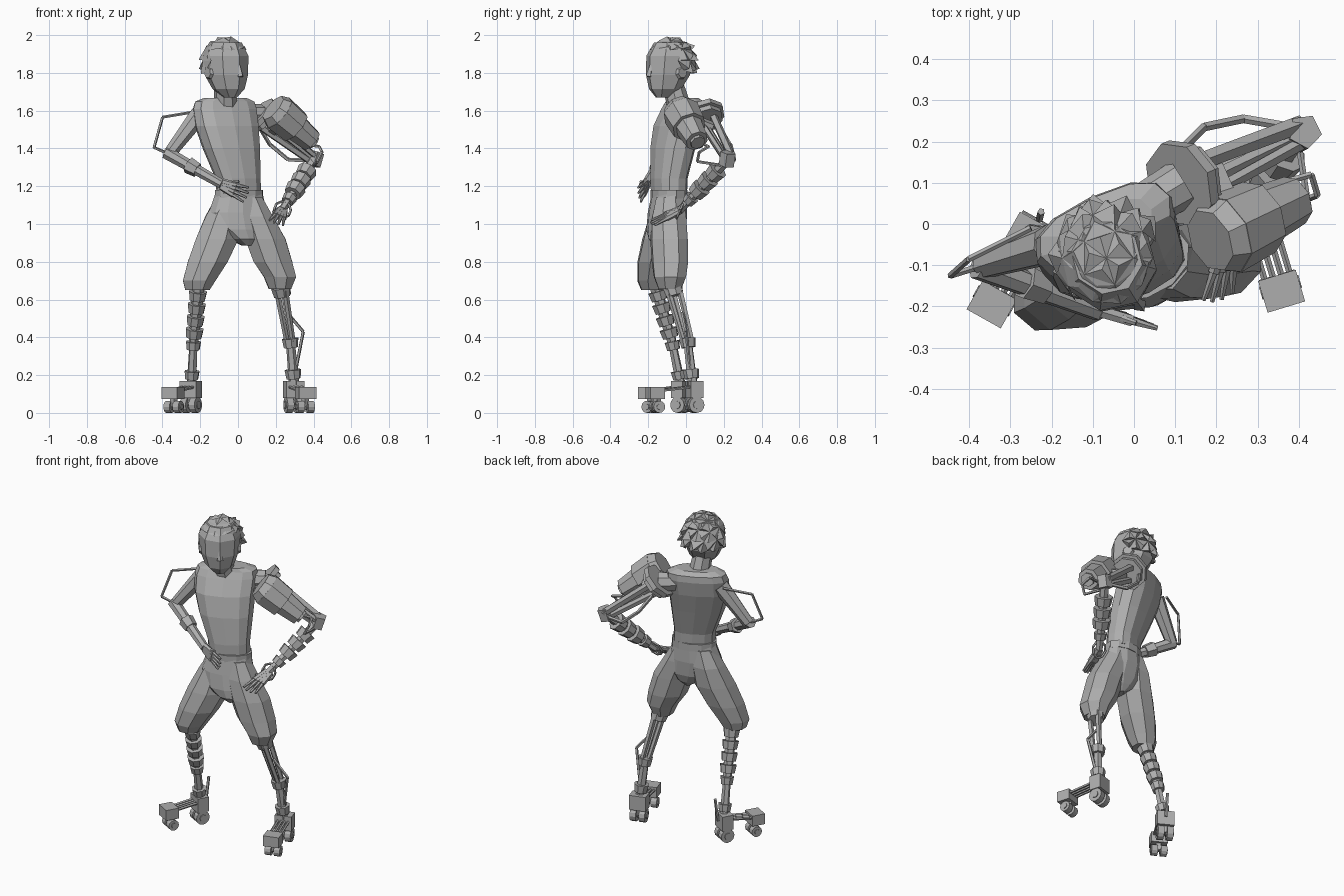
import bpy, bmesh, random
from math import sin, cos, pi, radians, copysign
from mathutils import Vector, Matrix

random.seed(4)
if "Cube" in bpy.data.objects:
    bpy.data.objects.remove(bpy.data.objects["Cube"])

GREY = (0.42, 0.42, 0.42, 1)
mat = bpy.data.materials.new("plain grey")
mat.use_nodes = True
mat.diffuse_color = GREY
mat.node_tree.nodes["Principled BSDF"].inputs["Base Color"].default_value = GREY
YAW = radians(25)                      # upper body turned to its left
HEAD_YAW = radians(36)


def finish(name, bm):
    bmesh.ops.recalc_face_normals(bm, faces=bm.faces)
    mesh = bpy.data.meshes.new(name)
    bm.to_mesh(mesh)
    bm.free()
    mesh.materials.append(mat)
    ob = bpy.data.objects.new(name, mesh)
    bpy.context.collection.objects.link(ob)
    return ob


def loft(name, rings, n=12, yaw=0.0, power=1.0):
    """Skin horizontal rings (x, y, z, half width, half depth); low power is boxier."""
    bm, rows = bmesh.new(), []
    rot = Matrix.Rotation(yaw, 3, 'Z')
    for x, y, z, a, b in rings:
        row = []
        for i in range(n):
            c, s = (copysign(abs(f(2 * pi * i / n)) ** power, f(2 * pi * i / n)) for f in (cos, sin))
            row.append(bm.verts.new(Vector((x, y, z)) + rot @ Vector((a * c, b * s, 0))))
        rows.append(row)
    for r, s in zip(rows, rows[1:]):
        for i in range(n):
            j = (i + 1) % n
            bm.faces.new((r[i], r[j], s[j], s[i]))
    bm.faces.new(rows[0])
    bm.faces.new(rows[-1])
    return finish(name, bm)


def rod(bm, a, b, r, r2=None, n=6):
    a, b = Vector(a), Vector(b)
    d = b - a
    m = Matrix.Translation((a + b) / 2) @ d.to_track_quat('Z', 'Y').to_matrix().to_4x4()
    bmesh.ops.create_cone(bm, cap_ends=True, segments=n, radius1=r,
                          radius2=r if r2 is None else r2, depth=d.length, matrix=m)


def path(bm, pts, r, n=5):
    for a, b in zip(pts, pts[1:]):
        rod(bm, a, b, r, n=n)


def cuffs(bm, a, b, spots, r, half, n=8):
    """Flared bands at fractions along a limb."""
    a, b = Vector(a), Vector(b)
    step = (b - a).normalized() * half
    for t in spots:
        c = a.lerp(b, t)
        rod(bm, c - step, c + step, r * 1.08, r * 0.92, n)


def box(bm, centre, size, yaw):
    m = Matrix.Translation(centre) @ Matrix.Rotation(yaw, 4, 'Z') @ Matrix.Diagonal((*size, 1))
    bmesh.ops.create_cube(bm, size=1, matrix=m)


def hand(name, wrist, tip, spread, thumb):
    bm = bmesh.new()
    wrist, tip, spread = Vector(wrist), Vector(tip), Vector(spread)
    for i in range(4):
        side = spread * (i - 1.5)
        knuckle = wrist.lerp(tip, 0.5) + side * 0.8
        rod(bm, wrist + side * 0.45, knuckle, 0.016, 0.015)
        rod(bm, knuckle, tip + side * 1.15 - (tip - wrist) * 0.06 * abs(i - 1.5), 0.011, 0.006)
    rod(bm, wrist, wrist + Vector(thumb), 0.013, 0.007)
    finish(name, bm)


# Torso, waistband and shorts
loft("torso", [(.005, -.09, 1.16, .122, .082), (0, -.09, 1.24, .122, .085),
               (-.035, -.07, 1.4, .158, .1), (-.06, -.045, 1.52, .178, .104),
               (-.07, -.015, 1.61, .182, .088), (-.07, -.005, 1.648, .172, .075),
               (-.067, -.015, 1.668, .12, .058)], yaw=YAW, power=.8)
loft("waistband", [(.005, -.09, z, .134, .093) for z in (1.135, 1.18)], yaw=YAW * .7)
loft("shorts_hips", [(.005, -.09, 1.16, .13, .09), (0, -.098, 1.06, .16, .1),
                     (.015, -.105, .97, .165, .1), (.035, -.11, .92, .09, .09),
                     (.045, -.11, .885, .02, .06)], yaw=YAW * .6)
loft("shorts_right_leg", [(-.05, -.095, 1.14, .07, .08), (-.08, -.102, 1.04, .1, .098),
                          (-.11, -.125, .92, .125, .108), (-.16, -.155, .8, .116, .105),
                          (-.205, -.175, .7, .095, .085), (-.215, -.175, .65, .07, .065)], 8, YAW)
loft("shorts_left_leg", [(.06, -.085, 1.14, .07, .08), (.095, -.09, 1.04, .096, .097),
                         (.145, -.09, .92, .118, .1), (.185, -.085, .8, .113, .098),
                         (.222, -.085, .72, .092, .09), (.222, -.085, .655, .062, .065)], 8, YAW)

# Neck, head and ears
bm = bmesh.new()
rod(bm, (-.065, -.03, 1.6), (-.07, -.07, 1.74), .064, .056, 8)
finish("neck", bm)
loft("head", [(-.04, -.125, 1.67, .035, .035), (-.05, -.11, 1.715, .085, .088),
              (-.062, -.095, 1.79, .113, .122), (-.066, -.088, 1.89, .12, .126),
              (-.066, -.083, 1.96, .085, .09)], 8, HEAD_YAW)
front = Vector((sin(HEAD_YAW), -cos(HEAD_YAW), 0))
side = Vector((cos(HEAD_YAW), sin(HEAD_YAW), 0))
nose = Vector((-.06, -.095, 1.78)) + front * .112
bm = bmesh.new()
rod(bm, nose + Vector((0, 0, .06)), nose + front * .015, .008, .018, 4)
finish("nose", bm)
bm = bmesh.new()
for s in (-1, 1):
    c = Vector((-.065, -.088, 1.8)) + side * s * .104
    rod(bm, c, c + side * s * .016, .036, .028, 7)
finish("ears", bm)

# Hair: a cap of tufts
bm = bmesh.new()
bmesh.ops.create_icosphere(bm, subdivisions=2, radius=1)
drop = [f for f in bm.faces for n in [f.calc_center_median()]
        if not (n.z > .5 or (n.dot(front) < .05 and n.z > -.5))]
bmesh.ops.delete(bm, geom=drop, context='FACES')
for v in bm.verts:
    v.co = Vector((v.co.x * .126, v.co.y * .13, v.co.z * .12))
tips = bmesh.ops.poke(bm, faces=bm.faces[:])['verts']
for v in tips:
    out = v.co.normalized()
    v.co += out * random.uniform(.01, .024) + side * random.uniform(0, .025) \
        - front * .01 - Vector((0, 0, .025)) * (1 - max(out.z, 0))
bmesh.ops.translate(bm, verts=bm.verts, vec=(-.067, -.083, 1.866))
finish("hair", bm)

# Right arm with its elbow hoop
shoulder, elbow, wrist = (-.205, -.05, 1.58), (-.365, -.1, 1.37), (-.085, -.21, 1.21)
bm = bmesh.new()
rod(bm, shoulder, elbow, .05, .034, 7)
rod(bm, Vector(elbow) + Vector((-.015, 0, .008)), wrist, .035, .026, 7)
cuffs(bm, elbow, wrist, (.45,), .042, .03, 6)
finish("right_arm", bm)
bm = bmesh.new()
path(bm, [(-.25, -.01, 1.59), (-.4, -.085, 1.565), (-.445, -.125, 1.405), elbow], .008)
finish("right_elbow_hoop", bm)
hand("right_hand", wrist, (.055, -.25, 1.15), (.008, -.004, .022), (.09, -.03, .015))

# Left shoulder plate and upper arm struts
plate, along = Vector((.12, .1, 1.575)), Vector((.66, .28, -.7)).normalized()
l_elbow = Vector((.405, .225, 1.345))
bm = bmesh.new()
rod(bm, (.02, .04, 1.58), plate, .055, .06, 8)
rod(bm, plate - along * .018, plate + along * .012, .108, n=8)
rod(bm, plate + along * .012, plate + along * .04, .09, n=8)
finish("left_shoulder_plate", bm)
bm = bmesh.new()
for off, r in ((Vector((.02, -.05, .02)), .016), (Vector((0, .035, .02)), .022),
               (Vector((-.02, -.01, -.04)), .02), (Vector((0, -.02, 0)), .018)):
    rod(bm, plate + along * .03 + off, l_elbow + off * .5, r, n=5)
finish("left_arm_struts", bm)
bm = bmesh.new()
path(bm, [(.11, .175, 1.52), (.17, .235, 1.42), (.265, .255, 1.34), (.38, .235, 1.335)], .011)
path(bm, [(.36, .1, 1.42), (.43, .12, 1.41), (.445, .07, 1.38), (.42, .06, 1.33), (.4, .19, 1.31)], .008)
finish("left_arm_hoops", bm)
bm = bmesh.new()
rod(bm, l_elbow - Vector((.01, .01, .035)), l_elbow + Vector((.01, 0, .035)), .043, n=5)
finish("left_elbow", bm)

# Left arm guard: a stepped drum in front of the struts
bm = bmesh.new()
a, b = Vector((.185, -.04, 1.615)), Vector((.39, .058, 1.44))
rod(bm, a, a.lerp(b, .15), .08, .1, 8)
rod(bm, a.lerp(b, .15), a.lerp(b, .58), .102, .094, 8)
rod(bm, a.lerp(b, .58), b, .075, .062, 8)
rod(bm, b, b + (b - a) * .06, .04, n=8)
rod(bm, a.lerp(b, .3), plate + along * .1, .04, n=6)
finish("left_arm_guard", bm)

# Left forearm and hand
l_wrist = Vector((.235, -.03, 1.075))
bm = bmesh.new()
rod(bm, l_elbow, l_wrist, .028, .022, 6)
cuffs(bm, l_elbow, l_wrist, (.28, .45, .62), .05, .026)
cuffs(bm, l_elbow, l_wrist, (.8,), .036, .02)
finish("left_forearm", bm)
bm = bmesh.new()
hoop = [l_wrist + Vector((.045 * cos(t * pi / 4), .02 * sin(t * pi / 4),
                          .045 * sin(t * pi / 4))) for t in range(9)]
path(bm, hoop, .007)
finish("left_bracelet", bm)
hand("left_hand", l_wrist, (.2, -.19, 1.0), (.02, .005, -.008), (-.05, -.06, -.01))

# Right lower leg: stacked bands
knee, shin, ankle = (-.208, -.165, .68), (-.235, -.075, .38), (-.247, -.025, .14)
bm = bmesh.new()
rod(bm, knee, shin, .033, .026)
rod(bm, shin, ankle, .022, .026)
cuffs(bm, knee, shin, (.2, .42, .64, .86), .046, .024)
cuffs(bm, shin, ankle, (.1, .75), .038, .022)
path(bm, [(-.23, .01, .13), (-.225, .03, .27)], .009)
finish("right_lower_leg", bm)

# Left lower leg: open struts with a side hoop
knee, shin, ankle = Vector((.225, -.075, .68)), Vector((.278, .01, .37)), Vector((.297, .035, .15))
bm = bmesh.new()
for off in ((.02, -.03, 0), (-.025, -.005, 0), (.012, .035, 0)):
    rod(bm, knee + Vector(off), shin + Vector(off) * .7, .017, .014, 5)
rod(bm, shin, ankle, .024, .028)
cuffs(bm, shin, ankle, (0, .75), .041, .024)
cuffs(bm, knee, shin, (.12,), .05, .025)
path(bm, [(.26, -.02, .53), (.345, .0, .43), (.31, .02, .25), (.3, .03, .2)], .009)
finish("left_lower_leg", bm)


def foot(name, heel, toe):
    """Heel and toe blocks on paired wheels, joined by rods."""
    heel, toe = Vector((*heel, 0)), Vector((*toe, 0))
    d = (toe - heel).normalized()
    across, up = Vector((-d.y, d.x, 0)), Vector((0, 0, 1))
    yaw = across.to_2d().angle_signed(Vector((1, 0)))
    bm = bmesh.new()
    box(bm, heel + up * .125, (.1, .07, .09), yaw)
    box(bm, toe + up * .105, (.095, .08, .065), yaw)
    for i in (-1.5, -.5, .5, 1.5):
        off = across * i * .021
        rod(bm, heel + off + up * .14, toe + off + up * .115, .008, n=5)
    finish(name + "_frame", bm)
    bm = bmesh.new()
    for c, r in ((heel, .042), (toe - d * .01, .032)):
        for s in (-1, 1):
            hub = c + across * s * .027 + up * r
            rod(bm, hub - across * .018, hub + across * .018, r, n=12)
            rod(bm, hub - across * .023, hub + across * .023, r * .5, n=8)
        rod(bm, c + up * r, c + up * .09, .02, n=4)
    finish(name + "_wheels", bm)


foot("right_foot", (-.25, -.025), (-.345, -.195))
foot("left_foot", (.295, .045), (.358, -.163))
